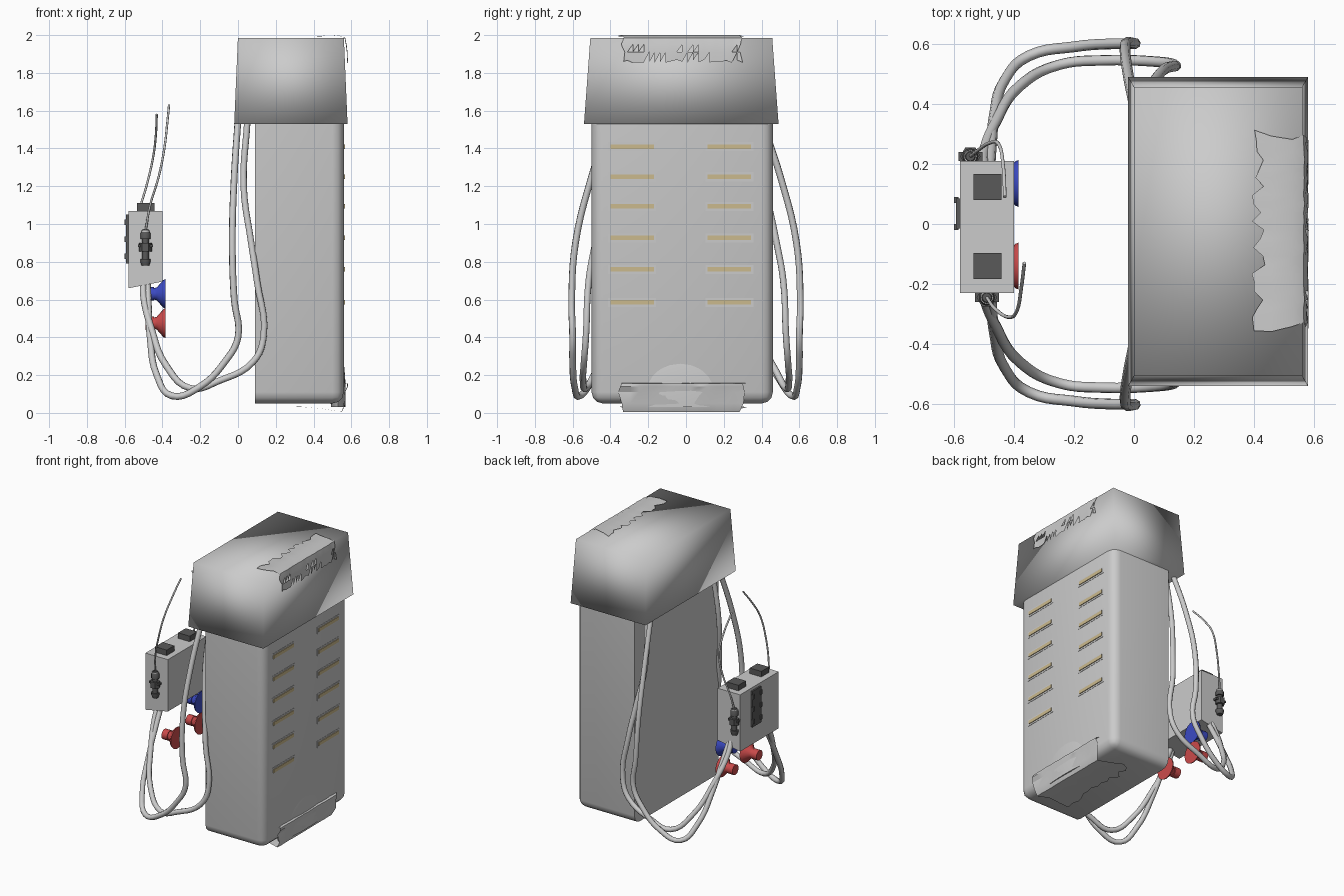
import bpy, bmesh, math, random
from mathutils import Vector

if "Cube" in bpy.data.objects:
    bpy.data.objects.remove(bpy.data.objects["Cube"])

random.seed(4)


def material(name, r, g, b):
    m = bpy.data.materials.new(name)
    m.diffuse_color = (r, g, b, 1)
    m.use_nodes = True
    m.node_tree.nodes["Principled BSDF"].inputs["Base Color"].default_value = m.diffuse_color
    return m


GREY = material("light grey", 0.6, 0.6, 0.6)
DARK = material("dark grey", 0.1, 0.1, 0.1)
TAN = material("tan", 0.6, 0.49, 0.27)
RED = material("red", 0.6, 0.07, 0.07)
BLUE = material("blue", 0.045, 0.07, 0.55)


def finish(name, bm, mat, smooth=None):
    bmesh.ops.recalc_face_normals(bm, faces=bm.faces)
    me = bpy.data.meshes.new(name)
    bm.to_mesh(me)
    bm.free()
    ob = bpy.data.objects.new(name, me)
    bpy.context.collection.objects.link(ob)
    me.materials.append(mat)
    if smooth is not None:
        bpy.ops.object.select_all(action='DESELECT')
        ob.select_set(True)
        bpy.context.view_layer.objects.active = ob
        bpy.ops.object.shade_smooth_by_angle(angle=math.radians(smooth))
    return ob


def box_bm(lo, hi):
    bm = bmesh.new()
    bmesh.ops.create_cube(bm, size=1)
    for v in bm.verts:
        v.co = [lo[i] + (v.co[i] + 0.5) * (hi[i] - lo[i]) for i in range(3)]
    return bm


def box(name, lo, hi, mat):
    return finish(name, box_bm(lo, hi), mat)


def lathe(name, profile, origin, axis, mat, sides=16):
    """Spin (distance, radius) points around an axis through origin."""
    bm = bmesh.new()
    q = Vector((0, 0, 1)).rotation_difference(Vector(axis))
    rings = []
    for d, r in profile:
        rings.append([bm.verts.new(Vector(origin) + q @ Vector(
            (r * math.cos(2 * math.pi * k / sides), r * math.sin(2 * math.pi * k / sides), d)))
            for k in range(sides)])
    for a, b in zip(rings, rings[1:]):
        for k in range(sides):
            bm.faces.new((a[k], a[(k + 1) % sides], b[(k + 1) % sides], b[k]))
    bm.faces.new(rings[0])
    bm.faces.new(rings[-1])
    return finish(name, bm, mat, 35)


def tube(name, points, radius, mat):
    cu = bpy.data.curves.new(name, 'CURVE')
    cu.dimensions = '3D'
    cu.bevel_depth = radius
    cu.bevel_resolution = 2
    cu.resolution_u = 5
    cu.use_fill_caps = True
    sp = cu.splines.new('BEZIER')
    sp.bezier_points.add(len(points) - 1)
    for bp, p in zip(sp.bezier_points, points):
        bp.co = p
        bp.handle_left_type = bp.handle_right_type = 'AUTO'
    ob = bpy.data.objects.new(name, cu)
    bpy.context.collection.objects.link(ob)
    cu.materials.append(mat)
    bpy.ops.object.select_all(action='DESELECT')
    ob.select_set(True)
    bpy.context.view_layer.objects.active = ob
    bpy.ops.object.convert(target='MESH')


def cloth(name, profile, y0, y1, n, ragged, tears):
    """Ragged strip following an (x, z) profile, torn along its edges."""
    bm = bmesh.new()
    rows = []
    last = len(profile) - 1
    for i, (x, z) in enumerate(profile):
        row = []
        for j in range(n + 1):
            dx = random.uniform(0, ragged) if i == 0 else 0
            dz = random.uniform(0, ragged) if i == last and last > 0 else 0
            y = y0 + (y1 - y0) * j / n
            if j in (0, n):
                y += random.uniform(-0.02, 0.02)
            row.append(bm.verts.new((x + dx + random.uniform(-.004, 0), y, z - dz * tears)))
        rows.append(row)
    for i in range(last):
        for j in range(n):
            a, b, c, d = rows[i][j], rows[i][j + 1], rows[i + 1][j + 1], rows[i + 1][j]
            hole = random.random() < tears and (i >= last - 2 or j in (0, n - 1))
            bm.faces.new((a, b, d) if hole else (a, b, c, d))
    return finish(name, bm, GREY, 30)


# Main pack body, rounded on its outer and lower edges
bm = box_bm((0.09, -0.5, 0.05), (0.56, 0.46, 1.56))
edges = []
for e in bm.edges:
    m = (e.verts[0].co + e.verts[1].co) / 2
    outer = m.x > 0.55 and m.z < 1.55
    lower = m.z < 0.06 and 0.1 < m.x < 0.55
    if outer or lower:
        edges.append(e)
bmesh.ops.bevel(bm, geom=edges, offset=0.06, segments=3, profile=0.5, affect='EDGES')
finish("pack_body", bm, GREY, 40)

# Lid: tapered box with soft shading
bm = box_bm((-0.02, -0.54, 1.53), (0.58, 0.49, 1.985))
for v in bm.verts:
    if v.co.z > 1.9:
        v.co.x = 0.28 + (v.co.x - 0.28) * 0.935
        v.co.y = -0.025 + (v.co.y + 0.025) * 0.935
finish("pack_lid", bm, GREY, 180)

# Vent slots: two columns of six
for y0, y1 in ((-0.40, -0.17), (0.115, 0.345)):
    for z in (1.41, 1.25, 1.093, 0.927, 0.76, 0.585):
        box("vent_frame", (0.55, y0 - .012, z - .024), (0.562, y1 + .012, z + .024), GREY)
        box("vent_strip", (0.55, y0, z - .012), (0.567, y1, z + .012), TAN)

# Bulge behind the lower flap
bm = bmesh.new()
bmesh.ops.create_uvsphere(bm, u_segments=24, v_segments=16, radius=1)
for v in bm.verts:
    v.co = (0.53 + v.co.x * 0.04, -0.03 + v.co.y * 0.28, 0.1 + v.co.z * 0.245)
cut = bmesh.ops.bisect_plane(bm, geom=bm.verts[:] + bm.edges[:] + bm.faces[:],
                             plane_co=(0, 0, 0.03), plane_no=(0, 0, -1), clear_outer=True)
bmesh.ops.holes_fill(bm, edges=[e for e in bm.edges if e.is_boundary])
finish("lower_bulge", bm, GREY, 40)

# Ragged cloth over the lid edge and under the body
cloth("lid_cloth", [(.39, 1.992), (.46, 1.997), (.53, 2.0), (.568, 1.985),
                    (.575, 1.95), (.58, 1.91), (.582, 1.87)], -0.34, 0.30, 22, 0.05, 0.35)
cloth("lower_flap", [(.26, .035), (.36, .03), (.45, .022), (.55, .005), (.57, .05),
                     (.568, .11), (.582, .14), (.582, .155), (.566, .16)], -0.34, 0.30, 14, 0.06, 0.05)

# Control box with a slanted underside
bm = box_bm((-0.58, -0.23, 0.66), (-0.40, 0.21, 1.07))
for v in bm.verts:
    if v.co.z < 0.7 and v.co.x > -0.5:
        v.co.z = 0.695
finish("control_box", bm, GREY)
for y in (-0.14, 0.123):
    box("top_button", (-0.535, y - .043, 1.06), (-0.442, y + .043, 1.11), DARK)

# Rear panel with small knobs
box("rear_panel", (-0.592, -0.015, 0.79), (-0.575, 0.085, 1.05), DARK)
for z in (0.83, 0.92, 1.01):
    for y in (-0.01, 0.08):
        box("panel_knob", (-0.6, y - .01, z - .015), (-0.585, y + .01, z + .015), DARK)

# Side aerial mounts
for x, y, s in ((-0.49, -0.245, -1), (-0.545, 0.225, 1)):
    lathe("aerial_mount", [(0, .02), (.02, .027), (.035, .027), (.035, .018), (.09, .018),
                           (.14, .018), (.14, .027), (.17, .027), (.19, .015)],
          (x, y, 0.78), (0, 0, 1), DARK, 12)
    lathe("aerial_collar", [(0, .034), (.045, .034)], (x, y, 0.855), (0, 0, 1), DARK, 6)
    box("aerial_bracket", (x - .04, y - .015, .878), (x + .04, y + .015, .892), DARK)
    lathe("aerial_cap", [(0, .022), (.02, .022)], (x, y, 0.945), (0, 0, 1), GREY, 12)
tube("front_aerial", [(-.49, -.245, .96), (-.465, -.28, 1.1), (-.42, -.31, 1.25),
                      (-.39, -.29, 1.4), (-.375, -.21, 1.53), (-.365, -.13, 1.63)], .006, GREY)
tube("back_aerial", [(-.545, .225, .96), (-.52, .245, 1.08), (-.485, .268, 1.2),
                     (-.45, .265, 1.35), (-.435, .19, 1.47), (-.43, .09, 1.58)], .006, GREY)

# Flared plugs
for y, z, mat in ((.135, .63, BLUE), (.135, .475, RED), (-.14, .475, RED)):
    lathe("plug", [(0, .036), (.045, .036), (.045, .03), (.06, .034), (.095, .074),
                   (.105, .078)], (-.49, y, z), (1, 0, 0), mat, 20)

# Hanging cables, one pair on each side
INNER = [(.0, -.4, 1.55), (-.02, -.5, 1.25), (-.03, -.585, .9), (-.02, -.605, .6), (0, -.6, .4),
         (-.07, -.6, .27), (-.2, -.59, .14), (-.35, -.56, .09), (-.43, -.48, .2),
         (-.465, -.36, .4), (-.475, -.26, .58), (-.48, -.19, .7)]
OUTER = [(.05, -.38, 1.55), (.03, -.42, 1.2), (.07, -.48, .9), (.1, -.515, .7), (.135, -.53, .4),
         (.08, -.54, .27), (-.1, -.545, .17), (-.25, -.53, .13), (-.38, -.46, .25),
         (-.46, -.34, .45), (-.5, -.24, .62), (-.5, -.19, .72)]
for s, side in ((1, "front"), (-1, "back")):
    for path, kind in ((INNER, "inner"), (OUTER, "outer")):
        tube(f"{side}_{kind}_cable", [(x, y * s, z) for x, y, z in path], .018, GREY)
